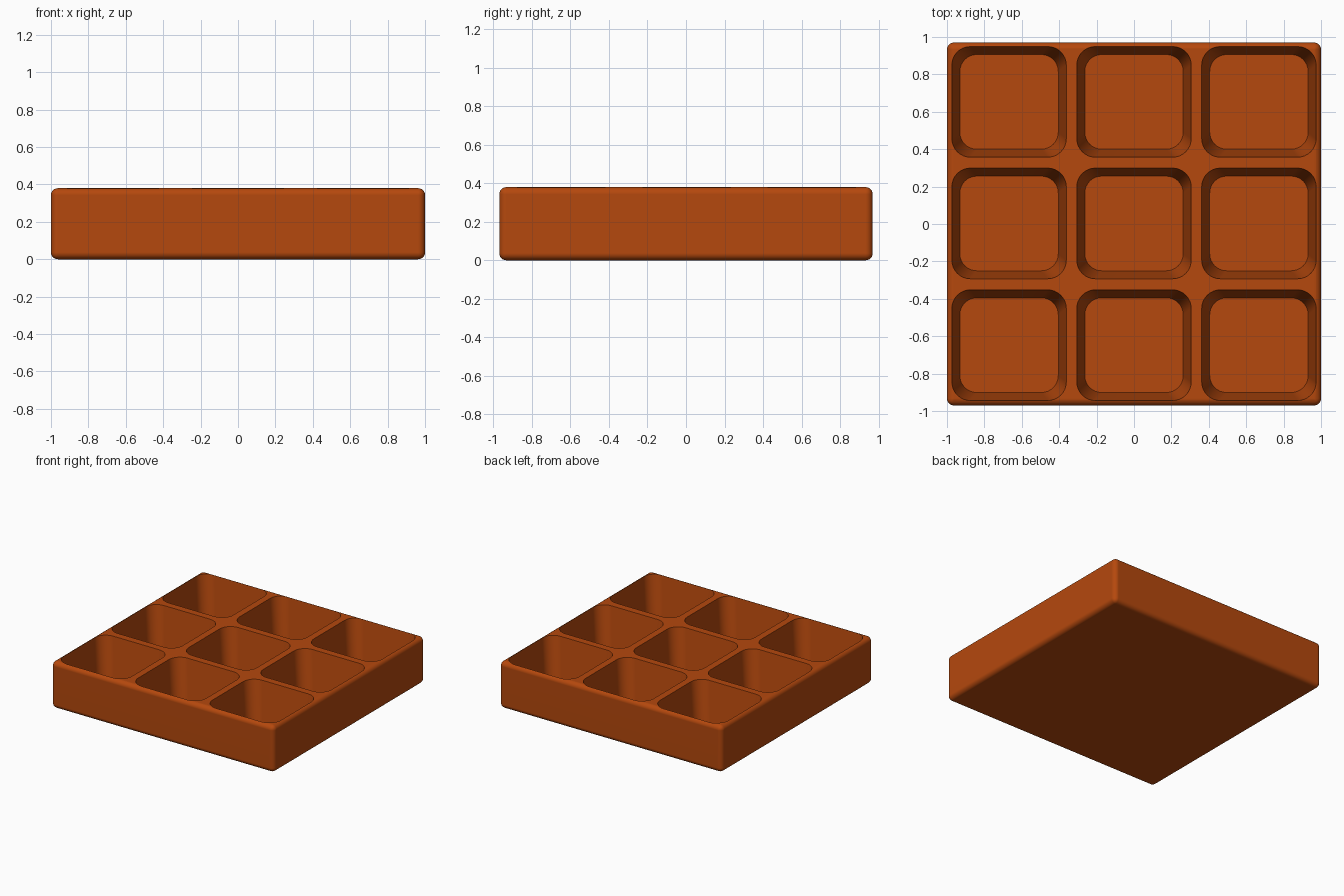
import bpy, bmesh, math

if "Cube" in bpy.data.objects:
    bpy.data.objects.remove(bpy.data.objects["Cube"])

H, DEPTH = 0.38, 0.34
FLOOR_Z = H - DEPTH

clay = bpy.data.materials.new("burnt_orange")
clay.diffuse_color = (0.46, 0.065, 0.004, 1)
clay.use_nodes = True
clay.node_tree.nodes["Principled BSDF"].inputs["Base Color"].default_value = clay.diffuse_color


def rounded_rect(bm, cx, cy, hx, hy, r, z, steps=8):
    """Ring of vertices around a rounded rectangle."""
    ring = []
    for q, (sx, sy) in enumerate([(1, 1), (-1, 1), (-1, -1), (1, -1)]):
        for i in range(steps + 1):
            a = math.pi / 2 * (q + i / steps)
            ring.append(bm.verts.new((cx + sx * (hx - r) + r * math.cos(a),
                                      cy + sy * (hy - r) + r * math.sin(a), z)))
    return ring


def add_object(name, bm):
    bmesh.ops.recalc_face_normals(bm, faces=bm.faces[:])
    mesh = bpy.data.meshes.new(name)
    bm.to_mesh(mesh)
    bm.free()
    obj = bpy.data.objects.new(name, mesh)
    bpy.context.collection.objects.link(obj)
    mesh.materials.append(clay)
    return obj


# Tray block with all edges rounded
bm = bmesh.new()
bmesh.ops.create_cube(bm, size=1)
for v in bm.verts:
    v.co = (v.co.x * 2, v.co.y * 1.94, (v.co.z + 0.5) * H)
bmesh.ops.bevel(bm, geom=bm.edges[:], offset=0.037, segments=6,
                profile=0.5, affect='EDGES')
tray = add_object("compartment_tray", bm)

# Nine tapered pocket cutters, reaching slightly above the rim
bm = bmesh.new()
lift = 0.02
draft = 0.043 / DEPTH * lift
for cx in (-0.668, 0, 0.668):
    for cy in (-0.648, 0.003, 0.653):
        low = rounded_rect(bm, cx, cy, 0.263, 0.253, 0.09, FLOOR_Z)
        top = rounded_rect(bm, cx, cy, 0.306 + draft, 0.296 + draft, 0.10, H + lift)
        bm.faces.new(low)
        bm.faces.new(top)
        n = len(low)
        for i in range(n):
            j = (i + 1) % n
            bm.faces.new((low[i], low[j], top[j], top[i]))
cutter = add_object("pocket_cutter", bm)
cutter.hide_render = True

# Carve the pockets, then bake the result and drop the cutter
cut = tray.modifiers.new("pockets", 'BOOLEAN')
cut.operation = 'DIFFERENCE'
cut.solver = 'EXACT'
cut.object = cutter
bpy.context.view_layer.update()
dg = bpy.context.evaluated_depsgraph_get()
carved = bpy.data.meshes.new_from_object(tray.evaluated_get(dg))
tray.modifiers.clear()
tray.data = carved
bpy.data.objects.remove(cutter)

# Smooth shading with crisp pocket rims
carved.shade_smooth()
carved.set_sharp_from_angle(angle=math.radians(30))
wn = tray.modifiers.new("even_normals", 'WEIGHTED_NORMAL')
wn.keep_sharp = True
